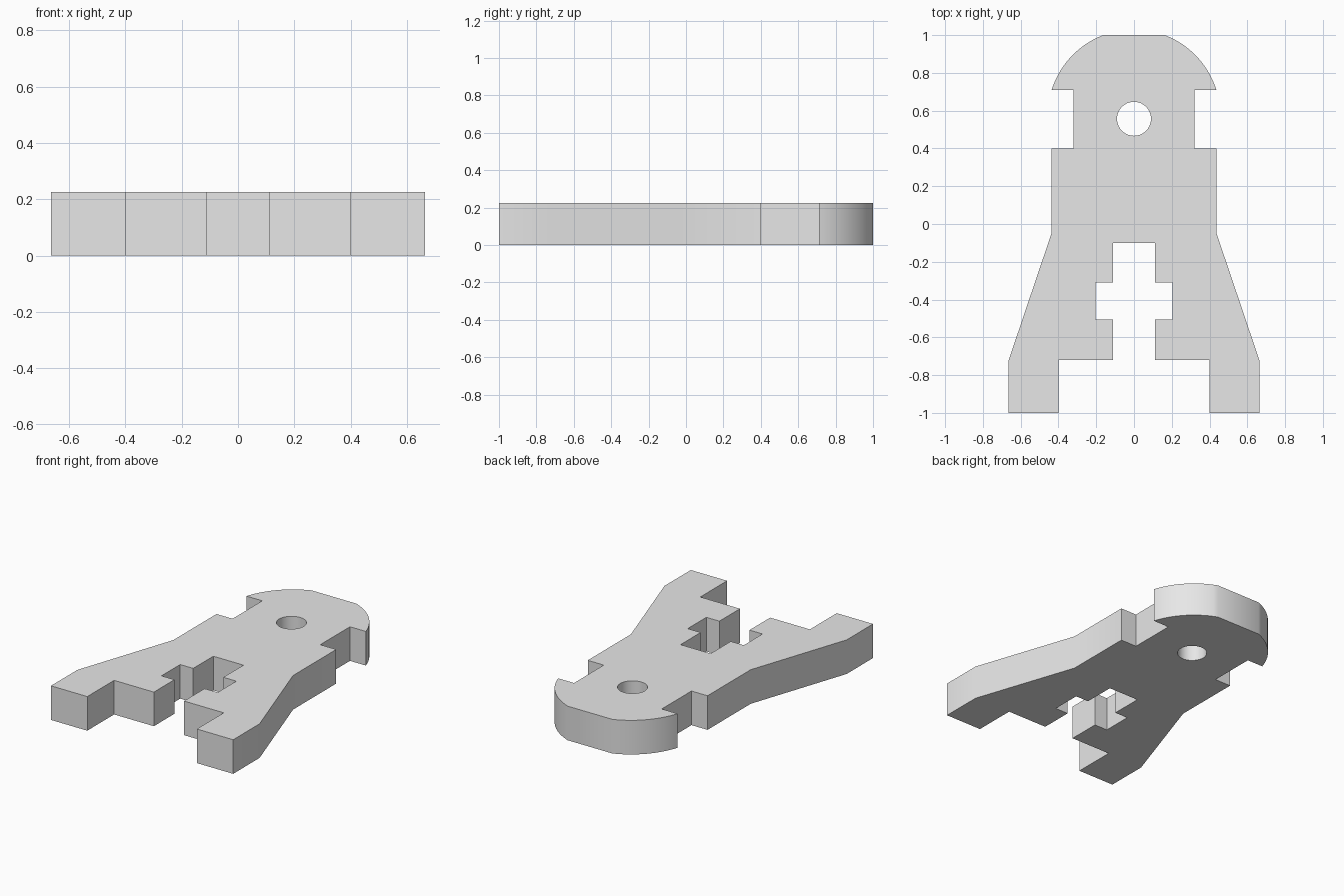
import bpy, bmesh, math

cube = bpy.data.objects.get("Cube")
if cube:
    bpy.data.objects.remove(cube, do_unlink=True)

THICKNESS = 0.225


def arc(cx, cy, radius, start, end, steps):
    return [(cx + radius * math.cos(start + (end - start) * i / steps),
             cy + radius * math.sin(start + (end - start) * i / steps))
            for i in range(steps + 1)]


# Right half of the outline: stepped slot, foot, flared leg, waist notch
half = [(0.11, -0.10), (0.11, -0.31), (0.205, -0.31), (0.205, -0.505),
        (0.11, -0.505), (0.11, -0.72), (0.40, -0.72), (0.40, -1.0),
        (0.665, -1.0), (0.665, -0.725), (0.437, -0.05), (0.437, 0.40),
        (0.32, 0.40), (0.32, 0.71)]

# Rounded head, ending at the flat tip
head_y, head_r = 0.573, 0.457
half += arc(0, head_y, head_r, math.asin((0.71 - head_y) / head_r),
            math.asin((1.0 - head_y) / head_r), 14)
outline = half + [(-x, y) for x, y in reversed(half)]

# Round pivot hole
hole = arc(0, 0.557, 0.09, 0, 2 * math.pi, 40)[:-1]

# Walls from each loop, then flat caps
bm = bmesh.new()
caps = ([], [])
for loop in (outline, hole):
    rings = [[bm.verts.new((x, y, z)) for x, y in loop] for z in (0, THICKNESS)]
    for i in range(len(loop)):
        j = (i + 1) % len(loop)
        bm.faces.new((rings[0][i], rings[0][j], rings[1][j], rings[1][i]))
        for cap, ring in zip(caps, rings):
            cap.append(bm.edges.get((ring[i], ring[j])))
for cap in caps:
    bmesh.ops.triangle_fill(bm, use_beauty=True, use_dissolve=False, edges=cap)
bmesh.ops.recalc_face_normals(bm, faces=bm.faces[:])

mesh = bpy.data.meshes.new("notched_plate")
bm.to_mesh(mesh)
bm.free()
mesh.shade_smooth()
mesh.set_sharp_from_angle(angle=math.radians(30))

# Plain grey material
grey = bpy.data.materials.new("light_grey")
grey.use_nodes = True
colour = (0.8, 0.8, 0.8, 1)
grey.diffuse_color = colour
grey.node_tree.nodes["Principled BSDF"].inputs["Base Color"].default_value = colour
mesh.materials.append(grey)

plate = bpy.data.objects.new("notched_plate", mesh)
bpy.context.collection.objects.link(plate)
